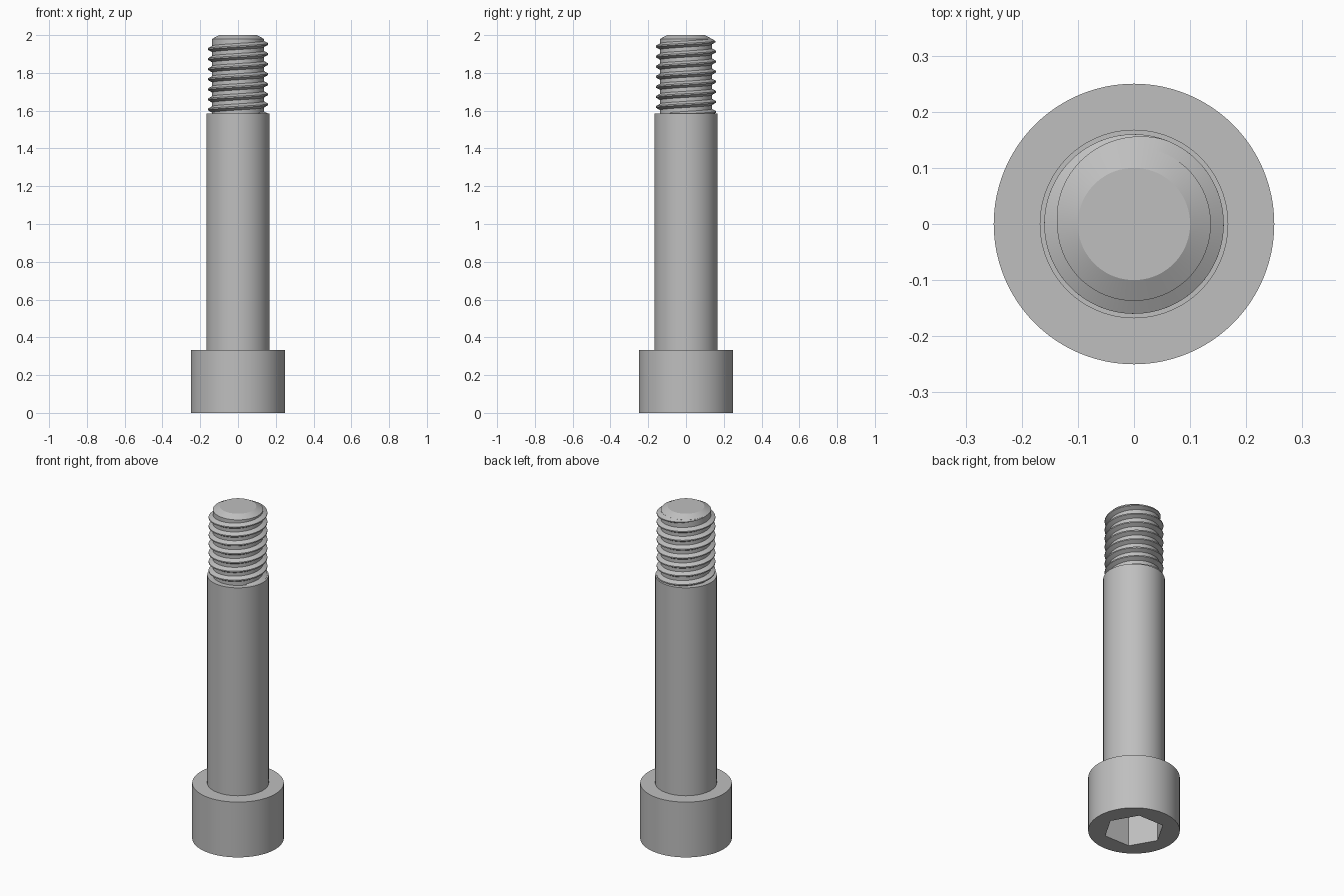
import bpy, bmesh, math

cube = bpy.data.objects.get("Cube")
if cube:
    bpy.data.objects.remove(cube, do_unlink=True)

SIDES = 96
HEAD_R, HEAD_H = 0.25, 0.333
SHANK_R, SHANK_TOP = 0.168, 1.585
ROOT_R, CREST_R, PITCH = 0.137, 0.16, 0.0533

steel = bpy.data.materials.new("grey steel")
steel.use_nodes = True
GREY = (0.52, 0.52, 0.52, 1)
steel.diffuse_color = GREY
steel.node_tree.nodes["Principled BSDF"].inputs["Base Color"].default_value = GREY


def finish(name, bm):
    """Turn a bmesh into a smooth, sharp-edged steel object."""
    bmesh.ops.recalc_face_normals(bm, faces=bm.faces)
    mesh = bpy.data.meshes.new(name)
    bm.to_mesh(mesh)
    bm.free()
    mesh.materials.append(steel)
    obj = bpy.data.objects.new(name, mesh)
    bpy.context.collection.objects.link(obj)
    bpy.ops.object.select_all(action='DESELECT')
    obj.select_set(True)
    bpy.context.view_layer.objects.active = obj
    bpy.ops.object.shade_smooth_by_angle(angle=math.radians(25))
    return obj


def ring(bm, radius, z, sides=SIDES):
    angles = [2 * math.pi * i / sides for i in range(sides)]
    return [bm.verts.new((radius * math.cos(a), radius * math.sin(a), z)) for a in angles]


def skin(bm, a, b, closed=True):
    """Join two rows of vertices with quads."""
    n = len(a)
    for i in range(n if closed else n - 1):
        j = (i + 1) % n
        bm.faces.new((a[i], a[j], b[j], b[i]))


def loop_edges(bm, loop):
    return [bm.edges.get((v, loop[i - 1])) or bm.edges.new((v, loop[i - 1]))
            for i, v in enumerate(loop)]


def turned(name, profile):
    """Closed solid of revolution from (radius, z) points."""
    bm = bmesh.new()
    rings = [ring(bm, r, z) for r, z in profile]
    for a, b in zip(rings, rings[1:]):
        skin(bm, a, b)
    bm.faces.new(rings[0])
    bm.faces.new(rings[-1])
    return finish(name, bm)


# Cap head with a hexagonal socket in its underside
bm = bmesh.new()
rim, top = ring(bm, HEAD_R, 0), ring(bm, HEAD_R, HEAD_H)
mouth, floor = ring(bm, 0.167, 0, 6), ring(bm, 0.167, 0.2, 6)
skin(bm, rim, top)
skin(bm, mouth, floor)
bm.faces.new(top)
bm.faces.new(floor)
bmesh.ops.triangle_fill(bm, edges=loop_edges(bm, rim) + loop_edges(bm, mouth),
                        use_beauty=True)
finish("cap_head", bm)

# Plain shank and the chamfered core of the threaded end
turned("shank", [(SHANK_R, HEAD_H), (SHANK_R, SHANK_TOP)])
turned("thread_core", [(ROOT_R, SHANK_TOP), (ROOT_R, 1.98), (0.1, 2.0)])

# Right-handed helical thread that fades out at its upper end
bm = bmesh.new()
END = math.pi
START = END - 2 * math.pi * 7.6
FADE = math.radians(110)
steps = int(7.6 * SIDES)
rows = []
for i in range(steps + 1):
    t = START + (END - START) * i / steps
    z = 1.953 + PITCH * t / (2 * math.pi)
    k = max(0.02, min(1, (END - t) / FADE))
    crest = ROOT_R + (CREST_R - ROOT_R) * k
    section = [(ROOT_R - 0.002, -0.0175 * k), (crest, -0.0035 * k),
               (crest, 0.0035 * k), (ROOT_R - 0.002, 0.0175 * k)]
    rows.append([bm.verts.new((r * math.cos(t), r * math.sin(t), z + dz))
                 for r, dz in section])
for a, b in zip(rows, rows[1:]):
    skin(bm, a, b)
bm.faces.new(rows[0])
bm.faces.new(rows[-1])
finish("thread", bm)
